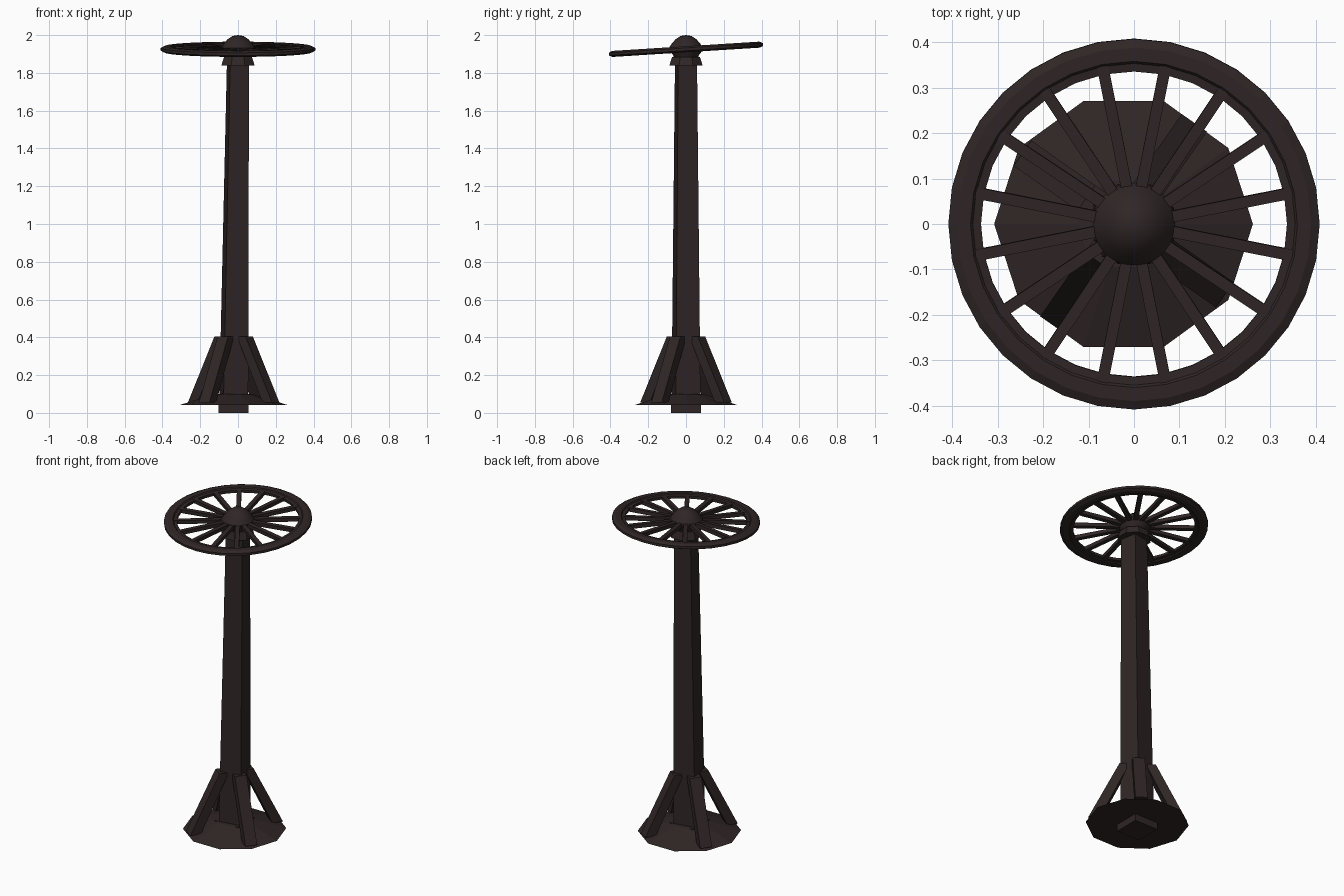
import bpy, bmesh, math
from mathutils import Matrix, Vector

if "Cube" in bpy.data.objects:
    bpy.data.objects.remove(bpy.data.objects["Cube"], do_unlink=True)

# Single dark weathered colour
mat = bpy.data.materials.new("dark_brown")
mat.use_nodes = True
COLOUR = (0.029, 0.019, 0.019, 1)
mat.diffuse_color = COLOUR
bsdf = mat.node_tree.nodes["Principled BSDF"]
bsdf.inputs["Base Color"].default_value = COLOUR
bsdf.inputs["Roughness"].default_value = 0.8

LEAN = -0.023              # the foot sits slightly off the wheel axis
TWIST = math.radians(10)   # post and braces are turned a little


def finish(name, bm, matrix=Matrix()):
    bmesh.ops.recalc_face_normals(bm, faces=bm.faces)
    mesh = bpy.data.meshes.new(name)
    bm.to_mesh(mesh)
    bm.free()
    mesh.materials.append(mat)
    ob = bpy.data.objects.new(name, mesh)
    bpy.context.collection.objects.link(ob)
    ob.matrix_world = matrix
    return ob


def loft(name, low, high, matrix=Matrix()):
    """Closed prism between two matching rings of points."""
    bm = bmesh.new()
    a = [bm.verts.new(p) for p in low]
    b = [bm.verts.new(p) for p in high]
    n = len(a)
    bm.faces.new(a)
    bm.faces.new(b)
    for i in range(n):
        j = (i + 1) % n
        bm.faces.new((a[i], a[j], b[j], b[i]))
    return finish(name, bm, matrix)


def ring(n, r, z, x=0, turn=0):
    return [(x + r * math.cos(turn + math.tau * i / n),
             r * math.sin(turn + math.tau * i / n), z) for i in range(n)]


def rect(x0, x1, half, z):
    return [(x0, -half, z), (x1, -half, z), (x1, half, z), (x0, half, z)]


def lathe(name, profile, steps, matrix=Matrix(), closed=False):
    bm = bmesh.new()
    verts = [bm.verts.new((r, 0, z)) for r, z in profile]
    edges = [bm.edges.new(p) for p in zip(verts, verts[1:])]
    if closed:
        edges.append(bm.edges.new((verts[-1], verts[0])))
    bmesh.ops.spin(bm, geom=verts + edges, axis=(0, 0, 1), cent=(0, 0, 0),
                   steps=steps, angle=math.tau)
    bmesh.ops.remove_doubles(bm, verts=bm.verts, dist=0.0005)
    return finish(name, bm, matrix)


# Foot block and ten-sided sloping base plate
loft("foot_block", rect(LEAN - 0.079, LEAN + 0.079, 0.079, 0),
     rect(LEAN - 0.079, LEAN + 0.079, 0.079, 0.1))
loft("base_plate", ring(10, 0.285, 0.042, LEAN), ring(10, 0.1, 0.1, LEAN))

# Tapered, slightly leaning post
corner = math.pi / 4 + TWIST
loft("post", ring(4, 0.094, 0.05, LEAN, corner), ring(4, 0.071, 1.88, 0, corner))

# Four braces against the post corners
for i in range(4):
    turn = Matrix.Translation((LEAN, 0, 0)) @ Matrix.Rotation(corner + i * math.pi / 2, 4, "Z")
    loft(f"brace_{i + 1}", rect(0.21, 0.272, 0.034, 0.055),
         rect(0.045, 0.1, 0.034, 0.405), turn)

# Flared collar under the hub
loft("collar", ring(8, 0.095, 1.84, 0, math.pi / 8), ring(8, 0.08, 1.885, 0, math.pi / 8))

# Domed hub
hub = lathe("hub", [(0, 1.875), (0.062, 1.875), (0.068, 1.895), (0.088, 1.918),
                    (0.091, 1.932), (0.074, 1.957), (0.055, 1.978),
                    (0.03, 1.995), (0, 2.0)], 24)

# Tilted wheel: rim and sixteen spokes
tilt = Matrix.Translation((0, 0, 1.925)) @ Matrix.Rotation(math.radians(3.6), 4, "X")
lathe("wheel_rim", [(0.337, -0.008), (0.337, 0.008), (0.355, 0.01), (0.36, 0.016),
                    (0.39, 0.016), (0.409, 0.007), (0.409, -0.007), (0.39, -0.016),
                    (0.36, -0.016), (0.355, -0.01)], 32, tilt, closed=True)
for i in range(16):
    turn = Matrix.Rotation(math.tau * (i + 0.5) / 16, 4, "Z")
    loft(f"spoke_{i + 1}", rect(0.05, 0.358, 0.0125, -0.011),
         rect(0.05, 0.358, 0.0125, 0.011), tilt @ turn)

# Smooth the dome only
bpy.ops.object.select_all(action="DESELECT")
hub.select_set(True)
bpy.context.view_layer.objects.active = hub
bpy.ops.object.shade_smooth_by_angle(angle=math.radians(35))
